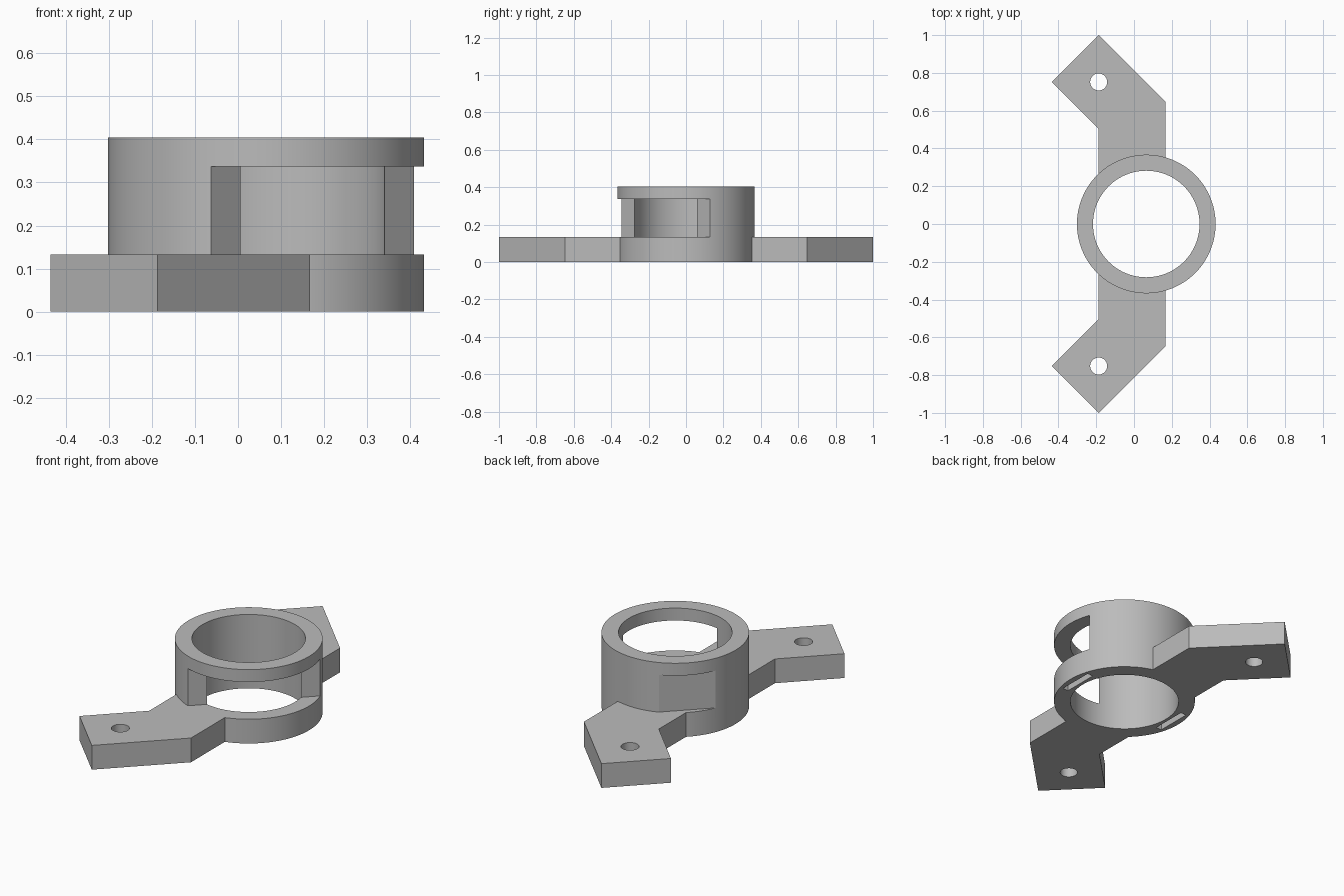
import bpy
import bmesh
from math import pi, radians
from mathutils import Matrix, Vector

cube = bpy.data.objects.get("Cube")
if cube:
    bpy.data.objects.remove(cube, do_unlink=True)

CX = 0.065                     # ring centre along x
OUTER, INNER = 0.367, 0.282    # ring radii
HEIGHT, BASE, WINDOW_TOP = 0.405, 0.133, 0.337

grey = bpy.data.materials.new("plain_grey")
grey.use_nodes = True
colour = (0.5, 0.5, 0.5, 1)
grey.diffuse_color = colour
grey.node_tree.nodes["Principled BSDF"].inputs["Base Color"].default_value = colour


def finish(name, bm):
    bmesh.ops.recalc_face_normals(bm, faces=bm.faces)
    mesh = bpy.data.meshes.new(name)
    bm.to_mesh(mesh)
    bm.free()
    mesh.materials.append(grey)
    obj = bpy.data.objects.new(name, mesh)
    bpy.context.collection.objects.link(obj)
    return obj


def cylinder(name, x, y, radius, z0, z1, sides):
    bm = bmesh.new()
    bmesh.ops.create_cone(bm, cap_ends=True, segments=sides, radius1=radius,
                          radius2=radius, depth=z1 - z0,
                          matrix=Matrix.Translation((x, y, (z0 + z1) / 2)))
    return finish(name, bm)


def box(name, low, high, turn=0):
    """Box given in the ring's own frame, turned about the ring axis."""
    low, high = Vector(low), Vector(high)
    bm = bmesh.new()
    bmesh.ops.create_cube(bm, size=1, matrix=Matrix.Translation((CX, 0, 0))
                          @ Matrix.Rotation(turn, 4, "Z")
                          @ Matrix.Translation((low + high) / 2)
                          @ Matrix.Diagonal((*(high - low), 1)))
    return finish(name, bm)


def prism(name, outline, height):
    bm = bmesh.new()
    face = bm.faces.new([bm.verts.new((x, y, 0)) for x, y in outline])
    top = bmesh.ops.extrude_face_region(bm, geom=[face])["geom"]
    bmesh.ops.translate(bm, vec=(0, 0, height),
                        verts=[g for g in top if isinstance(g, bmesh.types.BMVert)])
    return finish(name, bm)


def combine(target, other, operation):
    mod = target.modifiers.new(operation.lower(), "BOOLEAN")
    mod.operation = operation
    mod.solver = "EXACT"
    mod.object = other
    bpy.context.view_layer.objects.active = target
    bpy.ops.object.modifier_apply(modifier=mod.name)
    bpy.data.objects.remove(other, do_unlink=True)


# Ring body with two bent mounting arms
bracket = cylinder("ring_bracket", CX, 0, OUTER, 0, HEIGHT, 128)
arm = [(-0.187, 0.2), (-0.187, 0.503), (-0.435, 0.752),
       (-0.187, 1), (0.167, 0.646), (0.167, 0.2)]
for side in (1, -1):
    combine(bracket, prism("arm", [(x, y * side) for x, y in arm], BASE), "UNION")

# Central bore
combine(bracket, cylinder("bore", CX, 0, INNER, -0.1, 0.5, 128), "DIFFERENCE")

# Diagonal window and the shallow flat on the opposite side
combine(bracket, box("window", (0.153, -0.5, BASE), (0.5, 0.5, WINDOW_TOP),
                     radians(-45)), "DIFFERENCE")
combine(bracket, box("flat", (-0.5, -0.3, BASE), (-0.338, 0.3, WINDOW_TOP),
                     radians(-45)), "DIFFERENCE")

# Screw holes through the arms and blind slots under the ring
for side in (1, -1):
    combine(bracket, cylinder("hole", -0.187, 0.752 * side, 0.045, -0.1, 0.3, 48),
            "DIFFERENCE")
    combine(bracket, box("slot", (0.3, -0.1, -0.1), (0.335, 0.1, 0.07),
                         0 if side > 0 else pi), "DIFFERENCE")

# Smooth round walls, crisp edges
bpy.ops.object.select_all(action="DESELECT")
bracket.select_set(True)
bpy.context.view_layer.objects.active = bracket
bpy.ops.object.shade_smooth_by_angle(angle=radians(20))
